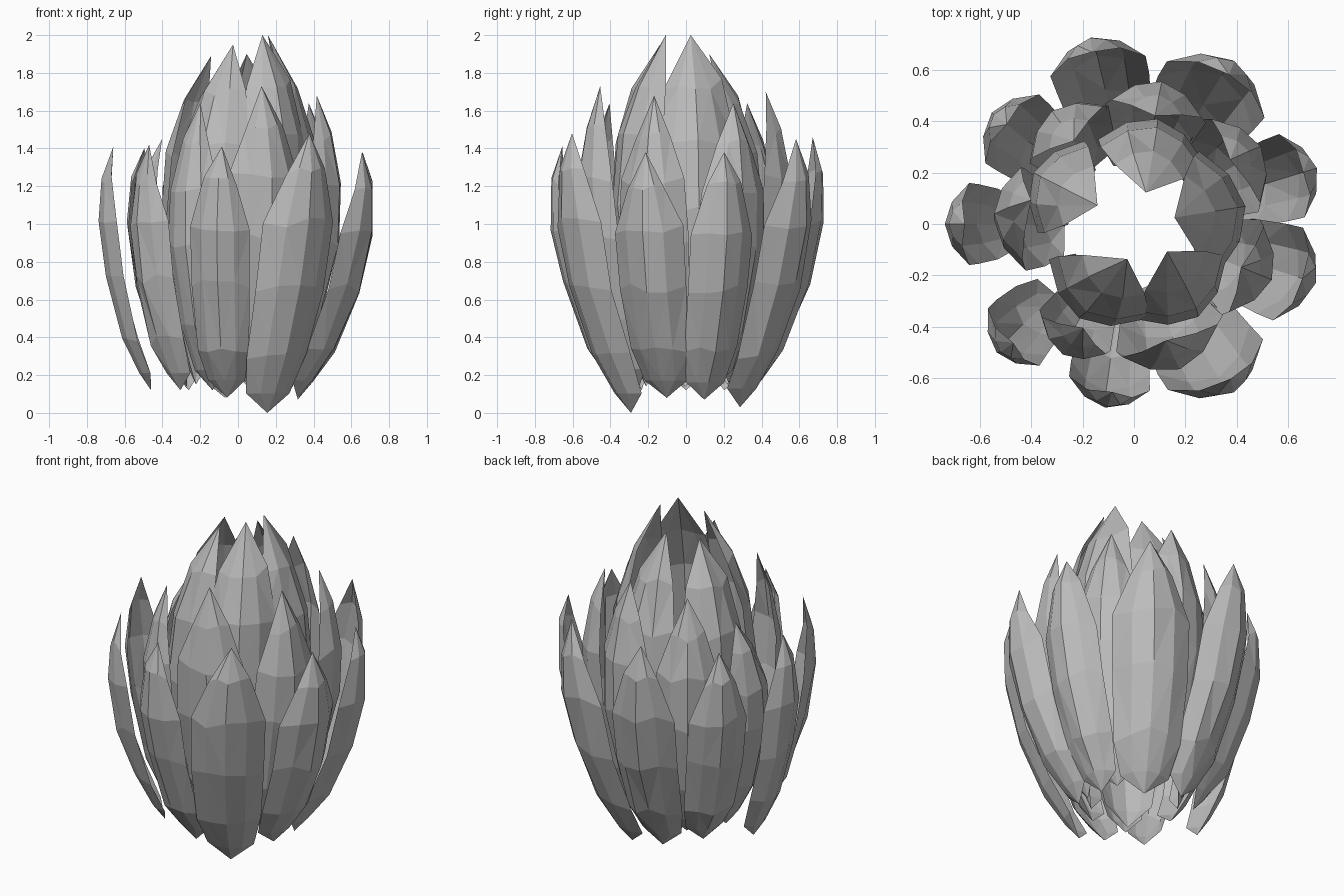
import bpy, bmesh, math, random
from mathutils import Vector

random.seed(4)
cube = bpy.data.objects.get("Cube")
if cube:
    bpy.data.objects.remove(cube, do_unlink=True)

grey = bpy.data.materials.new("petal grey")
grey.use_nodes = True
colour = (0.5, 0.5, 0.5, 1)
grey.diffuse_color = colour
grey.node_tree.nodes["Principled BSDF"].inputs["Base Color"].default_value = colour

ACROSS = (-1, -0.55, 0, 0.55, 1)


def petal(name, profile, angle, base, top, half_width, lean, swell=0, foot=0):
    """Cupped pointed sheet: profile rows are (height share, radius, width share)."""
    a = math.radians(angle)
    out = Vector((math.cos(a), math.sin(a), 0))
    side = Vector((-out.y, out.x, 0))
    bm = bmesh.new()
    rows = []
    last = len(profile) - 1
    for i, (t, radius, share) in enumerate(profile):
        z = base + t * (top - base)
        radius += foot * (1 - t) ** 2 + swell * t
        w = half_width * share
        row = []
        for u in ((0,) if i in (0, last) else ACROSS):
            wobble = random.uniform(-0.03, 0.03) if 1 < i < last else 0
            p = out * (radius - 0.6 * w * u * u) + side * (u * w + lean * t * t)
            row.append(bm.verts.new((p.x, p.y, z + wobble)))
        rows.append(row)
    # Triangular fans at both ends, split quads between
    for low, high in zip(rows, rows[1:]):
        for j in range(len(ACROSS) - 1):
            if len(low) == 1:
                bm.faces.new((low[0], high[j + 1], high[j]))
            elif len(high) == 1:
                bm.faces.new((low[j], low[j + 1], high[0]))
            else:
                bm.faces.new((low[j], low[j + 1], high[j + 1], high[j]))
    bmesh.ops.triangulate(bm, faces=bm.faces[:])
    bmesh.ops.recalc_face_normals(bm, faces=bm.faces[:])
    mesh = bpy.data.meshes.new(name)
    bm.to_mesh(mesh)
    bm.free()
    mesh.materials.append(grey)
    obj = bpy.data.objects.new(name, mesh)
    bpy.context.collection.objects.link(obj)


# Ring profiles, base to tip
OUTER = ((0, .33, 0), (.07, .41, .62), (.2, .53, .86), (.45, .66, .97),
         (.68, .725, 1), (.86, .72, .55), (1, .66, 0))
MIDDLE = ((0, .27, 0), (.07, .35, .6), (.22, .46, .82), (.5, .57, 1),
          (.7, .58, .9), (.86, .53, .5), (1, .45, 0))
INNER = ((0, .25, 0), (.07, .3, .6), (.22, .37, .8), (.5, .44, 1),
         (.7, .41, .95), (.86, .32, .65), (1, .16, 0))

# Petals: angle, base height, tip height, half width, sideways lean, swell, foot shift
RINGS = {
    "outer_petal": (OUTER, (
        (-100, .08, 1.41, .16, .03), (-62, 0, 1.48, .21, .05, .05),
        (-18, .08, 1.38, .19, 0, .03), (17, .07, 1.38, .17, 0, .03),
        (60, .03, 1.45, .22, -.03, .03), (102, .08, 1.46, .19, .02, .03),
        (142, .12, 1.4, .17, 0, -.03), (180, .12, 1.41, .16, 0, 0, .13),
        (222, .12, 1.42, .15, .03, 0, .08))),
    "middle_petal": (MIDDLE, (
        (-71, .12, 1.73, .22, -.03, .02), (-22, .14, 1.68, .2, 0),
        (30, .12, 1.64, .21, .03), (79, .14, 1.7, .2, 0, -.02),
        (126, .15, 1.64, .19, 0, -.05), (181, .14, 1.45, .2, -.1, -.05),
        (240, .12, 1.64, .16, .03))),
    "inner_petal": (INNER, (
        (-57, .16, 2, .21, .05), (9, .15, 2, .24, 0),
        (78, .16, 1.9, .21, -.02, -.03, -.02), (153, .15, 1.89, .2, 0),
        (238, .14, 1.95, .22, .05, -.03))),
}
for name, (profile, petals) in RINGS.items():
    for n, spec in enumerate(petals, 1):
        petal(f"{name}_{n}", profile, *spec)
